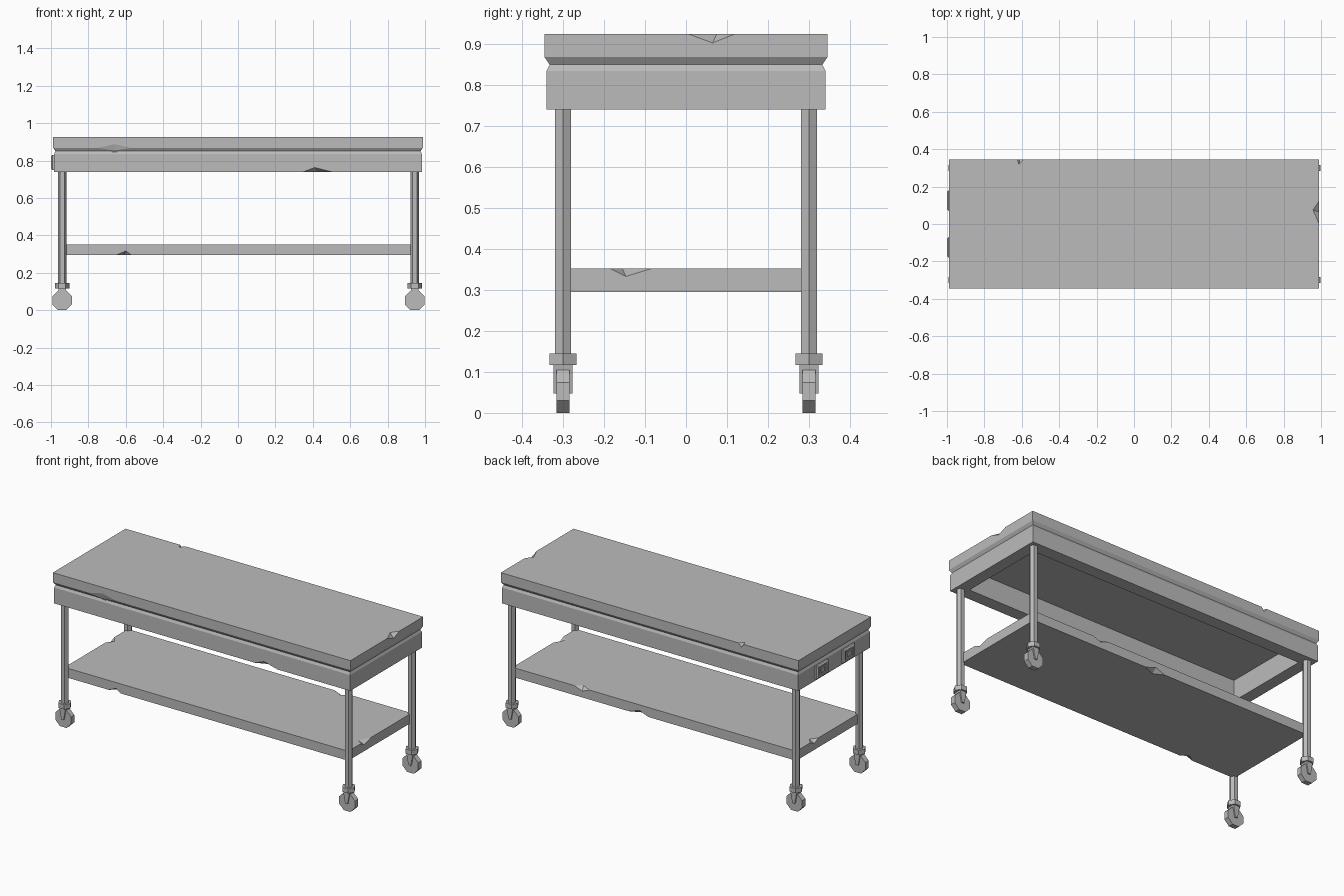
import bpy, bmesh, math
from mathutils import Vector

if "Cube" in bpy.data.objects:
    bpy.data.objects.remove(bpy.data.objects["Cube"])

steel = bpy.data.materials.new("plain_grey")
steel.use_nodes = True
steel.diffuse_color = (0.5, 0.5, 0.5, 1)
steel.node_tree.nodes["Principled BSDF"].inputs["Base Color"].default_value = (0.5, 0.5, 0.5, 1)


def rect(hx, hy, z):
    return [(hx, hy, z), (-hx, hy, z), (-hx, -hy, z), (hx, -hy, z)]


def polygon(n, r, z, phase=0.0):
    step = 2 * math.pi / n
    return [(r * math.cos(phase + i * step), r * math.sin(phase + i * step), z) for i in range(n)]


def loft(name, rings, location=(0, 0, 0), rotation=(0, 0, 0)):
    """Skin a stack of closed rings and cap both ends."""
    bm = bmesh.new()
    loops = [[bm.verts.new(p) for p in ring] for ring in rings]
    for a, b in zip(loops, loops[1:]):
        for i in range(len(a)):
            j = (i + 1) % len(a)
            bm.faces.new((a[i], a[j], b[j], b[i]))
    bm.faces.new(loops[0])
    bm.faces.new(loops[-1])
    bmesh.ops.recalc_face_normals(bm, faces=bm.faces)
    mesh = bpy.data.meshes.new(name)
    bm.to_mesh(mesh)
    bm.free()
    mesh.materials.append(steel)
    obj = bpy.data.objects.new(name, mesh)
    obj.location, obj.rotation_euler = location, rotation
    bpy.context.collection.objects.link(obj)
    return obj


def chip(target, start, end, face_a, face_b):
    """Knock a pyramid-shaped chip out of an edge."""
    pts = [Vector(p) for p in (start, end, face_a, face_b)]
    mid = (pts[2] + pts[3]) / 2
    bm = bmesh.new()
    verts = [bm.verts.new(mid + (p - mid) * 1.5) for p in pts]
    for skip in range(4):
        bm.faces.new([v for i, v in enumerate(verts) if i != skip])
    bmesh.ops.recalc_face_normals(bm, faces=bm.faces)
    mesh = bpy.data.meshes.new("chip_cutter")
    bm.to_mesh(mesh)
    bm.free()
    mesh.materials.append(steel)
    cutter = bpy.data.objects.new("chip_cutter", mesh)
    cutter.hide_render = True
    bpy.context.collection.objects.link(cutter)
    mod = target.modifiers.new("chip", 'BOOLEAN')
    mod.operation, mod.solver, mod.object = 'DIFFERENCE', 'EXACT', cutter
    bpy.context.view_layer.objects.active = target
    bpy.ops.object.modifier_apply(modifier=mod.name)
    bpy.data.objects.remove(cutter)


# Table top: hollow apron, groove and slab in one profile
TX, TY, TOP = 0.988, 0.345, 0.925
table_top = loft("table_top", [
    rect(0.912, 0.265, 0.865), rect(0.912, 0.265, 0.74),
    rect(0.983, 0.34, 0.74), rect(0.983, 0.34, 0.835),
    rect(0.976, 0.333, 0.85), rect(TX, TY, 0.868), rect(TX, TY, TOP)])
chip(table_top, (-0.75, -TY, 0.868), (-0.57, -TY, 0.868), (-0.66, -TY, 0.888), (-0.66, -0.335, 0.853))
chip(table_top, (0.35, -0.34, 0.74), (0.5, -0.34, 0.74), (0.41, -0.34, 0.763), (0.42, -0.31, 0.74))
chip(table_top, (TX, 0.005, TOP), (TX, 0.12, TOP), (0.957, 0.075, TOP), (TX, 0.065, 0.903))
chip(table_top, (-0.625, TY, TOP), (-0.59, TY, TOP), (-0.615, 0.318, TOP), (-0.61, TY, 0.905))

# Lower shelf
SX, SY, LOW, HIGH = 0.942, 0.3, 0.295, 0.352
shelf = loft("lower_shelf", [rect(SX, SY, LOW), rect(SX, SY, HIGH)])
chip(shelf, (-0.65, -SY, LOW), (-0.57, -SY, LOW), (-0.6, -SY, 0.317), (-0.61, -0.27, LOW))
chip(shelf, (SX, -0.185, HIGH), (SX, -0.085, HIGH), (0.905, -0.155, HIGH), (SX, -0.147, 0.333))
chip(shelf, (0.53, SY, HIGH), (0.43, SY, HIGH), (0.49, 0.27, HIGH), (0.48, SY, 0.333))
chip(shelf, (0.04, SY, LOW), (0.17, SY, LOW), (0.1, SY, 0.318), (0.1, 0.27, LOW))
chip(shelf, (-SX, 0.09, HIGH), (-SX, 0.17, HIGH), (-0.91, 0.13, HIGH), (-SX, 0.13, 0.333))

# Legs with casters at each corner
for side, x in (("right", -0.94), ("left", 0.945)):
    for end, y in (("front", -0.3), ("back", 0.3)):
        tag = f"{end}_{side}_"
        at = (x, y, 0)
        loft(tag + "leg", [polygon(6, 0.023, 0.13), polygon(6, 0.023, 0.742)], at)
        loft(tag + "caster_collar", [polygon(6, 0.038, 0.117), polygon(6, 0.038, 0.145)], at)
        loft(tag + "fork_crown", [rect(0.019, 0.023, 0.105), rect(0.021, 0.023, 0.118)], at)
        for k in (-1, 1):
            loft(tag + "fork_arm", [rect(0.008, 0.004, 0.047), rect(0.019, 0.004, 0.106)],
                 (x, y + k * 0.019, 0))
        loft(tag + "wheel", [polygon(8, 0.0568, z, math.pi / 8) for z in (-0.0155, 0.0155)],
             (x, y, 0.0525), (math.pi / 2, 0, 0))

# Socket boxes on the right end: bevelled frame, recess and raised centre
for name, y in (("front_socket_box", -0.125), ("back_socket_box", 0.125)):
    loft(name, [
        rect(0.04, 0.055, 0), rect(0.04, 0.055, 0.01), rect(0.033, 0.047, 0.018),
        rect(0.024, 0.034, 0.018), rect(0.024, 0.034, 0.011), rect(0.013, 0.018, 0.011),
        rect(0.013, 0.018, 0.017)],
        (-0.982, y, 0.79), (0, -math.pi / 2, 0))
